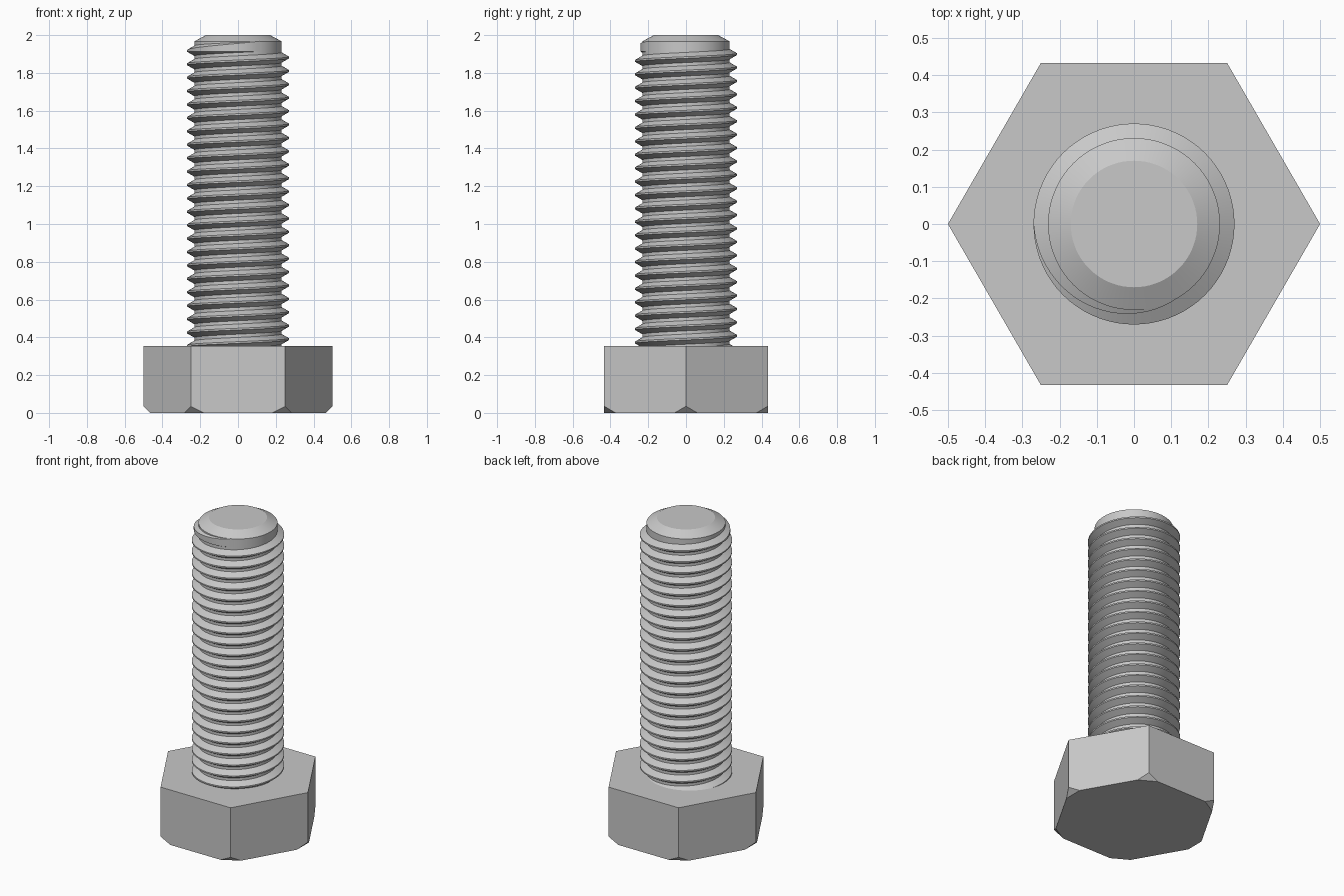
import bpy, bmesh
from math import sin, cos, radians, tan, pi
from mathutils import Vector

if "Cube" in bpy.data.objects:
    bpy.data.objects.remove(bpy.data.objects["Cube"], do_unlink=True)

HEAD_R, HEAD_H, BEVEL = 0.5, 0.355, 0.035
ROOT_R, CREST_R, PITCH = 0.231, 0.27, 0.071
SEGS = 72

steel = bpy.data.materials.new("grey steel")
steel.use_nodes = True
grey = (0.58, 0.58, 0.58, 1)
steel.diffuse_color = grey
steel.node_tree.nodes["Principled BSDF"].inputs["Base Color"].default_value = grey


def polar(radius, angle, z):
    return Vector((radius * cos(angle), radius * sin(angle), z))


def loft(bm, rings):
    """Join closed rings of points into a capped solid."""
    loops = [[bm.verts.new(p) for p in ring] for ring in rings]
    for a, b in zip(loops, loops[1:]):
        for i in range(len(a)):
            j = (i + 1) % len(a)
            bm.faces.new((a[i], a[j], b[j], b[i]))
    bm.faces.new(loops[0])
    bm.faces.new(loops[-1])


def circle(radius, z, sides=SEGS):
    return [polar(radius, 2 * pi * i / sides, z) for i in range(sides)]


def finish(bm, name, smooth):
    bmesh.ops.recalc_face_normals(bm, faces=bm.faces[:])
    mesh = bpy.data.meshes.new(name)
    bm.to_mesh(mesh)
    bm.free()
    mesh.materials.append(steel)
    obj = bpy.data.objects.new(name, mesh)
    bpy.context.collection.objects.link(obj)
    if smooth:
        bpy.ops.object.select_all(action="DESELECT")
        obj.select_set(True)
        bpy.context.view_layer.objects.active = obj
        bpy.ops.object.shade_smooth_by_angle(angle=radians(20))
    return obj


# Hexagonal head, with each lower corner cut off at 45 degrees
bm = bmesh.new()
loft(bm, [circle(HEAD_R, 0, 6), circle(HEAD_R, HEAD_H, 6)])
for k in range(6):
    angle = k * pi / 3
    cut = bmesh.ops.bisect_plane(
        bm, geom=bm.verts[:] + bm.edges[:] + bm.faces[:],
        plane_co=polar(HEAD_R - BEVEL, angle, 0),
        plane_no=polar(1, angle, -1), clear_outer=True)
    rim = [e for e in cut["geom_cut"] if isinstance(e, bmesh.types.BMEdge)]
    bmesh.ops.holes_fill(bm, edges=rim, sides=0)
finish(bm, "hex_head", False)

# Shank core with a chamfered tip
bm = bmesh.new()
loft(bm, [circle(ROOT_R, HEAD_H - 0.1), circle(ROOT_R, 1.967), circle(0.17, 2)])
finish(bm, "shank", True)

# Right-hand helical ridge, starting inside the head and fading out at the tip
START, FADE, END = -1, 22, 22 + 1 / 3
BASE_R = ROOT_R - 0.005
sections = []
for i in range(round((END - START) * SEGS) + 1):
    turn = START + i / SEGS
    angle = pi + 2 * pi * turn
    z = HEAD_H + PITCH * turn
    fade = max(0, (turn - FADE) / (END - FADE))
    top = CREST_R - (CREST_R - ROOT_R) * fade
    half = [PITCH / 16 + (CREST_R - r) * tan(pi / 6) for r in (BASE_R, top)]
    sections.append([polar(BASE_R, angle, z - half[0]), polar(top, angle, z - half[1]),
                     polar(top, angle, z + half[1]), polar(BASE_R, angle, z + half[0])])
bm = bmesh.new()
loft(bm, sections)
finish(bm, "screw_thread", True)
